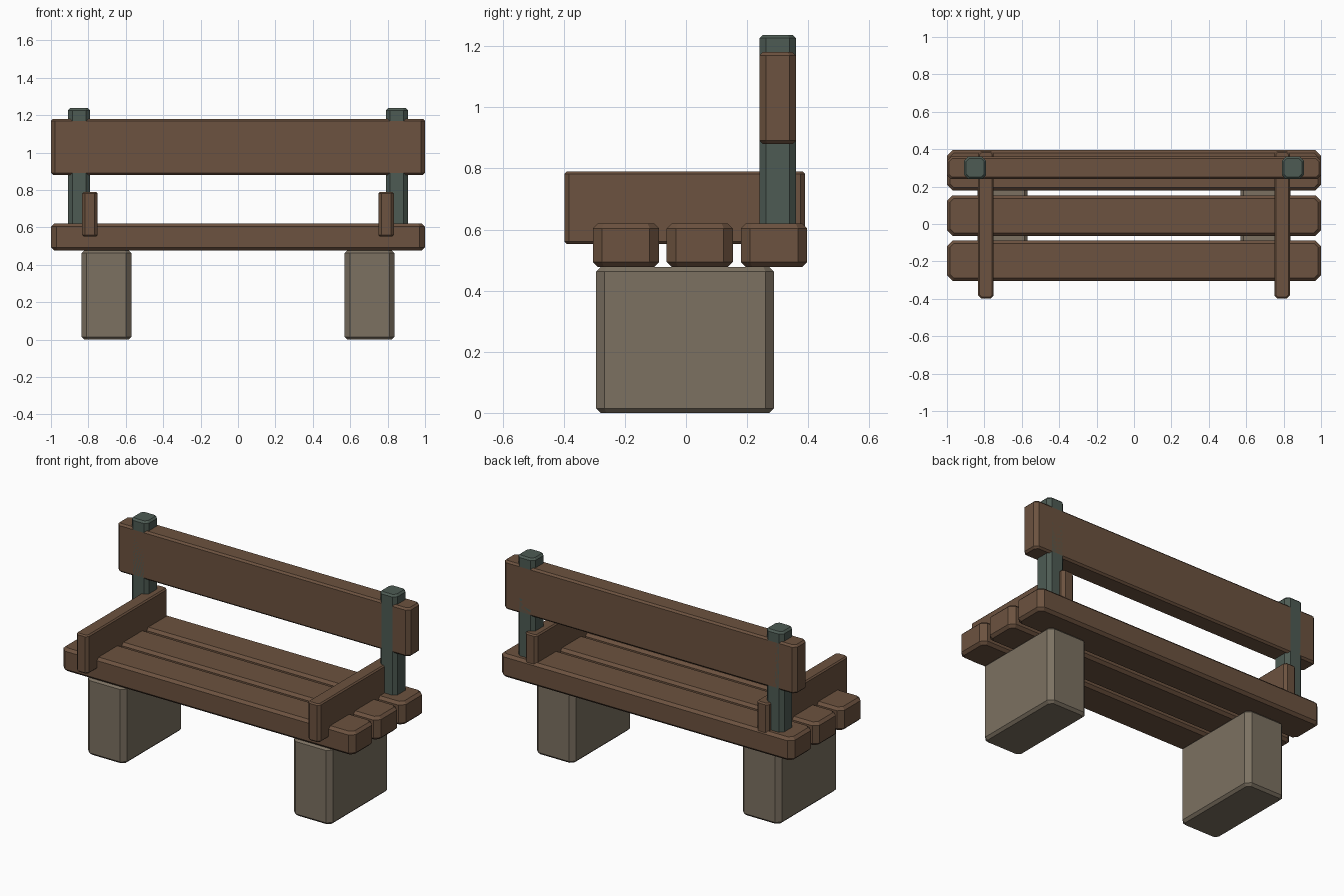
import bpy, bmesh
from mathutils import Vector

if "Cube" in bpy.data.objects:
    bpy.data.objects.remove(bpy.data.objects["Cube"])


def material(name, rgb):
    m = bpy.data.materials.new(name)
    m.diffuse_color = (*rgb, 1)
    m.use_nodes = True
    m.node_tree.nodes["Principled BSDF"].inputs["Base Color"].default_value = m.diffuse_color
    return m


wood = material("brown_wood", (0.15, 0.085, 0.05))
stone = material("stone", (0.20, 0.165, 0.12))
metal = material("green_metal", (0.075, 0.105, 0.088))


def block(name, lo, hi, corner, rim, mat):
    """Box from lo to hi: wide chamfer on upright edges, narrow one on top and bottom rims."""
    lo, hi = Vector(lo), Vector(hi)
    size, mid = hi - lo, (lo + hi) / 2
    bm = bmesh.new()
    bmesh.ops.create_cube(bm, size=1)
    bmesh.ops.scale(bm, vec=size, verts=bm.verts)

    def upright(e):
        return abs(e.verts[0].co.z - e.verts[1].co.z) > 1e-4

    bmesh.ops.bevel(bm, geom=[e for e in bm.edges if upright(e)], offset=corner,
                    segments=1, affect='EDGES')
    bmesh.ops.bevel(bm, geom=[e for e in bm.edges if not upright(e)], offset=rim,
                    segments=1, affect='EDGES')
    bmesh.ops.recalc_face_normals(bm, faces=bm.faces)
    me = bpy.data.meshes.new(name)
    bm.to_mesh(me)
    bm.free()
    me.materials.append(mat)
    ob = bpy.data.objects.new(name, me)
    ob.location = mid
    bpy.context.collection.objects.link(ob)


# Three seat planks
for name, y in (("front", -0.305), ("middle", -0.063), ("back", 0.18)):
    block(f"seat_plank_{name}", (-1, y, 0.477), (1, y + 0.216, 0.62), 0.03, 0.016, wood)

# Backrest board
block("backrest", (-1, 0.24, 0.88), (1, 0.36, 1.18), 0.022, 0.011, wood)

# Paired parts, mirrored left and right
for side, s in (("left", -1), ("right", 1)):
    def pair(name, x0, x1, y0, y1, z0, z1, corner, rim, mat):
        a, b = sorted((s * x0, s * x1))
        block(f"{name}_{side}", (a, y0, z0), (b, y1, z1), corner, rim, mat)

    pair("leg", 0.57, 0.837, -0.295, 0.288, 0, 0.477, 0.028, 0.015, stone)
    pair("back_post", 0.79, 0.908, 0.24, 0.36, 0.59, 1.237, 0.022, 0.011, metal)
    pair("armrest", 0.75, 0.833, -0.398, 0.39, 0.552, 0.79, 0.016, 0.008, wood)
